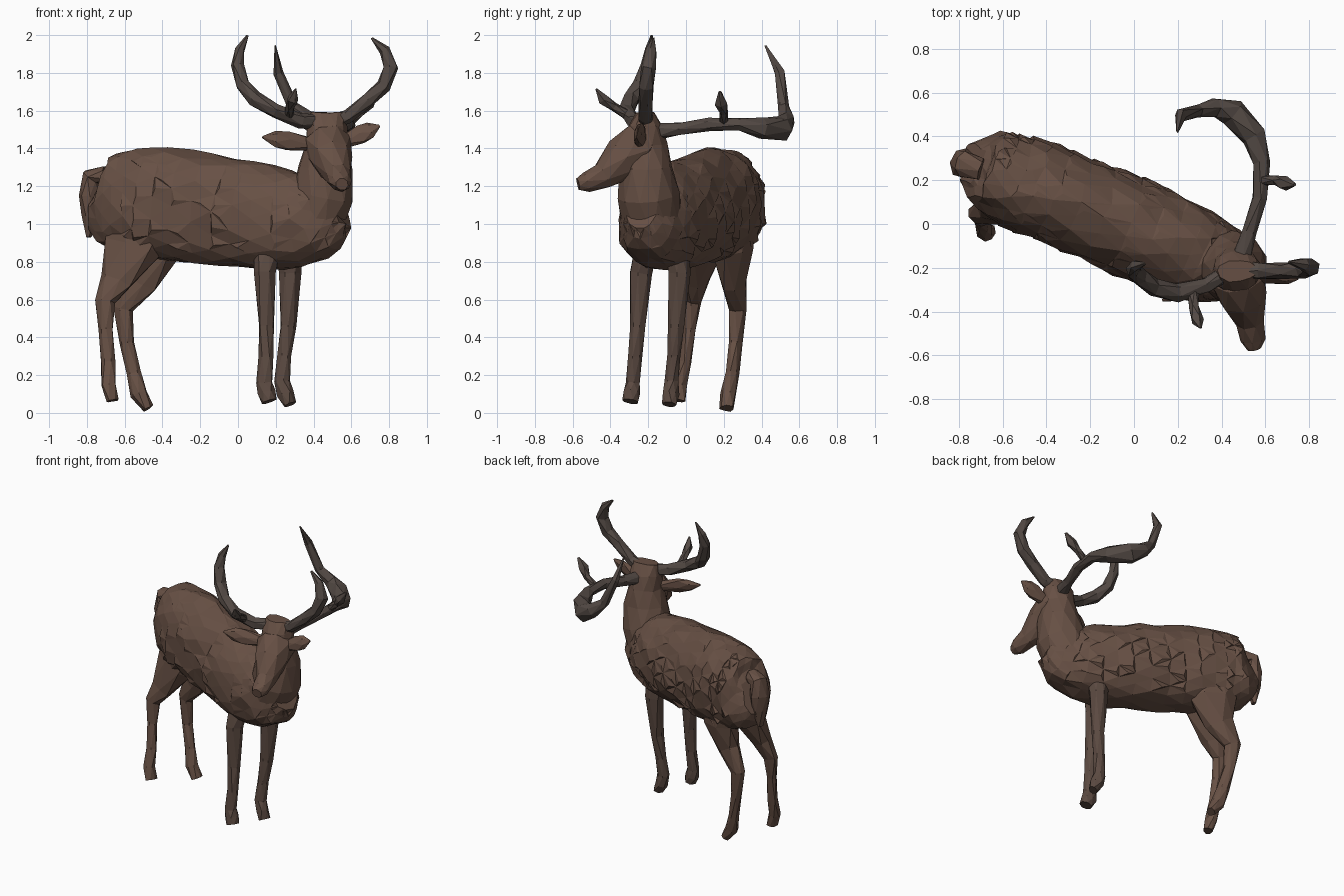
import bpy, bmesh, math, random
from mathutils import Vector

random.seed(4)
ACROSS = Vector((0.43, 0.9, 0))      # sideways direction of the turned body
X = Vector((1, 0, 0))


def material(name, rgb):
    m = bpy.data.materials.new(name)
    m.diffuse_color = (*rgb, 1)
    return m


FUR = material("fur", (0.135, 0.08, 0.058))
LEG = material("leg_fur", (0.105, 0.068, 0.053))
HORN = material("horn", (0.085, 0.066, 0.057))


def smooth_path(rows, k):
    """Catmull-Rom interpolation of (x, y, z, half_width, half_depth) rows."""
    out = []
    for i in range(len(rows) - 1):
        p0, p1 = rows[max(i - 1, 0)], rows[i]
        p2, p3 = rows[i + 1], rows[min(i + 2, len(rows) - 1)]
        for j in range(k):
            t = j / k
            out.append([0.5 * (2 * b + (c - a) * t + (2 * a - 5 * b + 4 * c - d) * t * t
                        + (3 * b - a - 3 * c + d) * t ** 3)
                        for a, b, c, d in zip(p0, p1, p2, p3)])
    return out + [list(rows[-1])]


def loft(name, rows, mat, side=ACROSS, sides=7, k=1, jitter=0.0, tufts=0.0, boxy=1.0):
    rows = [r if len(r) == 5 else (*r, r[3]) for r in rows]
    rows = smooth_path(rows, k)
    pts = [Vector(r[:3]) for r in rows]
    bm = bmesh.new()
    rings, u = [], side.normalized()
    for i, r in enumerate(rows):
        t = (pts[min(i + 1, len(pts) - 1)] - pts[max(i - 1, 0)]).normalized()
        u = (u - t * u.dot(t)).normalized()
        v = t.cross(u)
        ring = []
        for s in range(sides):
            a = 2 * math.pi * (s + 0.5 * (i % 2)) / sides
            c, d = (math.copysign(abs(w) ** (boxy if math.sin(a) < 0 else 1), w)
                    for w in (math.cos(a), math.sin(a)))   # boxier lower half
            co = pts[i] + u * (c * r[3]) + v * (d * r[4])
            co += Vector([random.uniform(-jitter, jitter) for _ in range(3)])
            co.z = max(co.z, 0)
            ring.append(bm.verts.new(co))
        rings.append(ring)
    for i in range(len(rings) - 1):
        lo, hi = rings[i], rings[i + 1]
        for s in range(sides):
            n = (s + 1) % sides
            if i % 2 == 0:
                bm.faces.new((lo[s], lo[n], hi[s]))
                bm.faces.new((lo[n], hi[n], hi[s]))
            else:
                bm.faces.new((lo[s], lo[n], hi[n]))
                bm.faces.new((lo[s], hi[n], hi[s]))
    bm.faces.new(rings[0][::-1])
    bm.faces.new(rings[-1])
    bmesh.ops.recalc_face_normals(bm, faces=bm.faces)
    # ragged fur on the flanks: raise the middle of some faces, swept back
    for f in [f for f in bm.faces if len(f.verts) == 3 and random.random() < tufts]:
        nrm, mid = f.normal.copy(), f.calc_center_median()
        if mid.x < -0.6 or nrm.z < -0.7:
            continue
        c = bmesh.ops.poke(bm, faces=[f])["verts"][0]
        c.co += nrm * 0.011 + Vector((-0.02, 0.009, -0.008))
    me = bpy.data.meshes.new(name)
    bm.to_mesh(me)
    bm.free()
    me.materials.append(mat)
    ob = bpy.data.objects.new(name, me)
    bpy.context.collection.objects.link(ob)
    return ob


# torso, rump to chest
loft("torso", [
    (-0.74, 0.28, 1.14, 0.09, 0.12), (-0.69, 0.26, 1.12, 0.16, 0.23),
    (-0.60, 0.22, 1.12, 0.20, 0.275), (-0.47, 0.17, 1.11, 0.22, 0.295),
    (-0.28, 0.09, 1.095, 0.22, 0.295), (-0.05, 0.0, 1.065, 0.22, 0.29),
    (0.15, -0.09, 1.035, 0.225, 0.275), (0.33, -0.16, 1.025, 0.20, 0.25),
    (0.45, -0.20, 1.06, 0.16, 0.21), (0.53, -0.23, 1.10, 0.09, 0.13)],
    FUR, sides=18, k=2, jitter=0.01, tufts=0.4, boxy=0.8)

# neck rising to the crown
loft("neck", [
    (0.40, -0.18, 0.98, 0.15, 0.16), (0.45, -0.20, 1.15, 0.165, 0.165),
    (0.465, -0.21, 1.30, 0.145, 0.14), (0.47, -0.215, 1.42, 0.115, 0.115),
    (0.47, -0.215, 1.52, 0.105, 0.095), (0.47, -0.215, 1.59, 0.09, 0.05)],
    FUR, side=X, sides=11, jitter=0.005)

# head and muzzle
loft("head", [
    (0.46, -0.15, 1.47, 0.08, 0.06), (0.475, -0.24, 1.42, 0.13, 0.125),
    (0.495, -0.33, 1.345, 0.11, 0.12), (0.53, -0.44, 1.255, 0.068, 0.075),
    (0.545, -0.53, 1.22, 0.058, 0.052), (0.55, -0.572, 1.212, 0.035, 0.035)],
    FUR, side=X, sides=8, jitter=0.003)

# ears: base, belly, tip
for name, base, tip in (("left_ear", (0.40, -0.25, 1.42), (0.13, -0.35, 1.46)),
                        ("right_ear", (0.55, -0.24, 1.43), (0.75, -0.25, 1.52))):
    b, t = Vector(base), Vector(tip)
    loft(name, [(*b.lerp(t, f), w, d) for f, w, d in
                ((0, 0.035, 0.03), (0.5, 0.055, 0.028), (0.75, 0.045, 0.025), (1, 0.006, 0.006))],
         FUR, side=Vector((0, 0.3, 1)), sides=6)

# tail
loft("tail", [
    (-0.70, 0.25, 1.26, 0.05), (-0.775, 0.275, 1.25, 0.06, 0.055),
    (-0.785, 0.28, 1.15, 0.07, 0.06), (-0.785, 0.28, 1.05, 0.055, 0.045),
    (-0.79, 0.28, 0.93, 0.02, 0.012)],
    FUR, sides=7, jitter=0.004)

# front legs with hooves
loft("front_left_leg", [
    (0.16, -0.20, 0.92, 0.06, 0.08), (0.14, -0.24, 0.74, 0.06, 0.06),
    (0.15, -0.255, 0.46, 0.042, 0.042), (0.145, -0.27, 0.30, 0.036, 0.042),
    (0.14, -0.28, 0.16, 0.038, 0.045), (0.15, -0.285, 0.11, 0.044, 0.052),
    (0.165, -0.295, 0.06, 0.045, 0.04)], LEG, jitter=0.003)
loft("front_right_leg", [
    (0.27, -0.05, 0.92, 0.06, 0.08), (0.275, -0.035, 0.74, 0.062, 0.062),
    (0.265, -0.05, 0.46, 0.045, 0.042), (0.245, -0.065, 0.30, 0.036, 0.04),
    (0.235, -0.075, 0.17, 0.036, 0.042), (0.25, -0.08, 0.10, 0.042, 0.05),
    (0.275, -0.09, 0.045, 0.042, 0.03)], LEG, jitter=0.003)

# hind legs with thighs and hooves
loft("hind_left_leg", [
    (-0.52, 0.12, 1.08, 0.10, 0.19), (-0.56, 0.095, 0.88, 0.095, 0.17),
    (-0.645, 0.06, 0.70, 0.06, 0.095), (-0.705, 0.04, 0.59, 0.042, 0.058),
    (-0.70, 0.02, 0.44, 0.033, 0.038), (-0.69, -0.005, 0.27, 0.035, 0.04),
    (-0.685, -0.03, 0.15, 0.037, 0.042), (-0.665, -0.04, 0.065, 0.04, 0.03)],
    FUR, jitter=0.004)
loft("hind_right_leg", [
    (-0.47, 0.25, 1.05, 0.10, 0.19), (-0.455, 0.25, 0.86, 0.095, 0.165),
    (-0.52, 0.255, 0.69, 0.062, 0.105), (-0.61, 0.275, 0.55, 0.044, 0.06),
    (-0.59, 0.265, 0.37, 0.035, 0.04), (-0.555, 0.245, 0.21, 0.035, 0.04),
    (-0.525, 0.225, 0.10, 0.042, 0.047), (-0.475, 0.215, 0.025, 0.042, 0.03)],
    FUR, jitter=0.004)

# antlers and their short prongs
loft("right_antler", [
    (0.49, -0.21, 1.54, 0.04), (0.58, -0.215, 1.57, 0.038), (0.69, -0.215, 1.66, 0.04),
    (0.77, -0.21, 1.73, 0.042), (0.81, -0.20, 1.83, 0.04), (0.775, -0.185, 1.92, 0.03),
    (0.71, -0.175, 1.985, 0.006)], HORN, sides=6, jitter=0.004)
loft("left_antler", [
    (0.46, -0.20, 1.54, 0.04), (0.33, -0.28, 1.545, 0.04), (0.20, -0.315, 1.60, 0.042),
    (0.09, -0.29, 1.66, 0.044), (0.025, -0.24, 1.74, 0.042), (0, -0.21, 1.84, 0.036),
    (0.01, -0.19, 1.92, 0.026), (0.05, -0.18, 1.996, 0.004)], HORN, sides=6, jitter=0.004)
loft("back_antler", [
    (0.49, -0.16, 1.49, 0.045), (0.53, -0.03, 1.505, 0.033), (0.575, 0.12, 1.525, 0.034),
    (0.585, 0.28, 1.53, 0.036), (0.55, 0.40, 1.505, 0.058), (0.45, 0.51, 1.505, 0.068),
    (0.37, 0.535, 1.55, 0.045), (0.29, 0.515, 1.62, 0.03), (0.215, 0.495, 1.80, 0.028),
    (0.198, 0.42, 1.945, 0.004)], HORN, sides=6, jitter=0.004)
loft("left_prong", [
    (0.27, -0.30, 1.57, 0.028), (0.275, -0.38, 1.62, 0.024), (0.29, -0.44, 1.66, 0.03),
    (0.305, -0.475, 1.715, 0.005)], HORN, side=X, sides=5)
loft("back_prong", [
    (0.59, 0.20, 1.54, 0.025), (0.65, 0.20, 1.59, 0.023), (0.69, 0.185, 1.64, 0.035),
    (0.735, 0.18, 1.70, 0.008)], HORN, sides=5)
